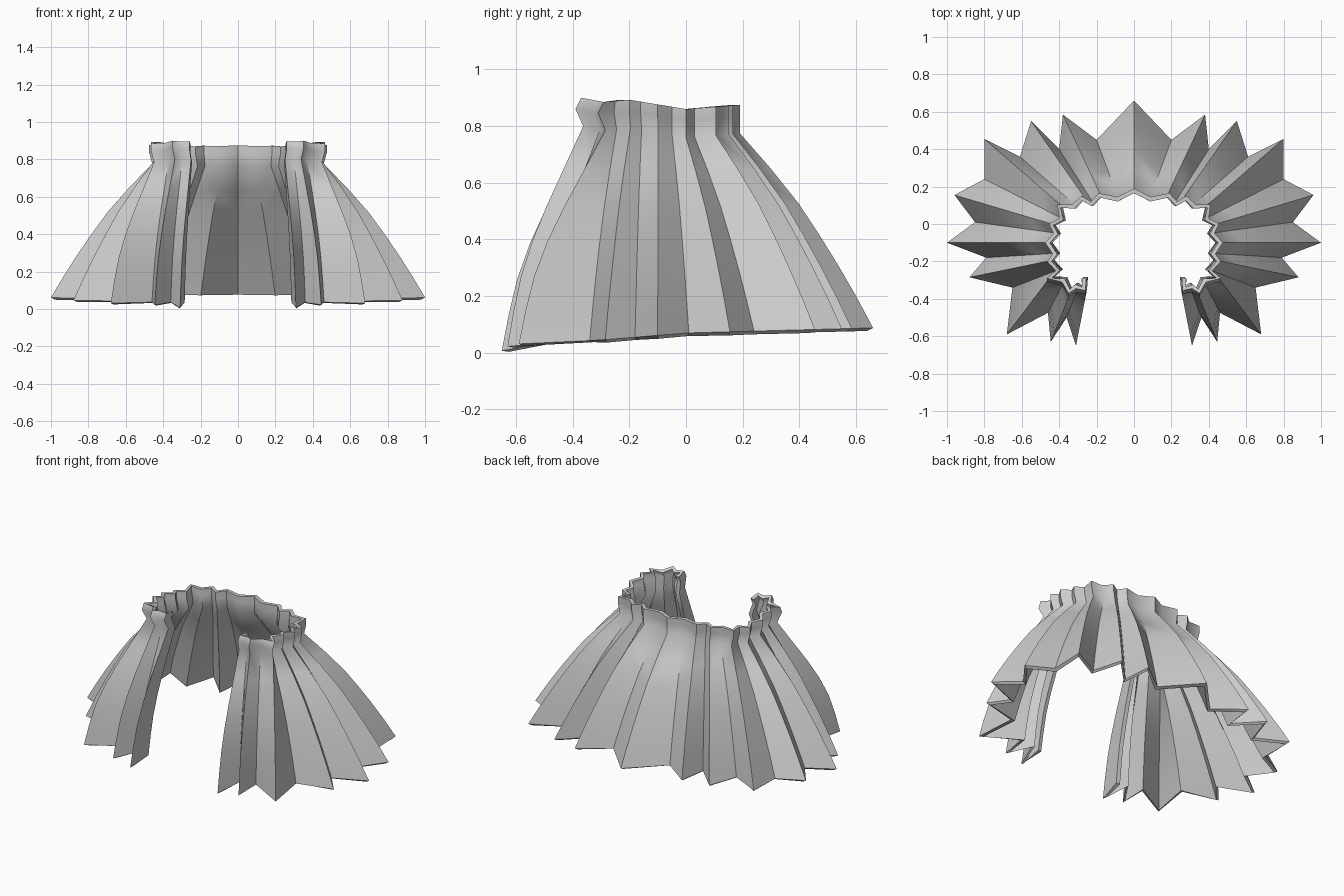
import bpy
import bmesh

if "Cube" in bpy.data.objects:
    bpy.data.objects.remove(bpy.data.objects["Cube"])

# Pleat columns of the right half, from back centre round to the front opening:
# (hem x, hem y, collar x, collar y), alternating ridge and valley
PLEATS = [
    (0.00, 0.66, 0.00, 0.19), (0.20, 0.45, 0.09, 0.145),
    (0.38, 0.585, 0.19, 0.165), (0.40, 0.40, 0.23, 0.12),
    (0.55, 0.55, 0.28, 0.15), (0.61, 0.36, 0.33, 0.105),
    (0.80, 0.455, 0.41, 0.105), (0.80, 0.24, 0.40, 0.03),
    (0.96, 0.155, 0.455, 0.00), (0.85, 0.01, 0.43, -0.05),
    (1.00, -0.10, 0.475, -0.10), (0.79, -0.18, 0.435, -0.16),
    (0.88, -0.285, 0.465, -0.20), (0.65, -0.34, 0.42, -0.25),
    (0.68, -0.59, 0.465, -0.29), (0.46, -0.475, 0.385, -0.31),
    (0.445, -0.63, 0.35, -0.37), (0.36, -0.50, 0.31, -0.345),
    (0.31, -0.65, 0.26, -0.355), (0.285, -0.50, 0.255, -0.29),
]
# Heights along the y axis: (y, hem z) and (y, collar z)
HEM = [(-0.66, 0.0), (-0.62, 0.03), (-0.3, 0.045), (0.0, 0.07), (0.66, 0.088)]
COLLAR = [(-0.37, 0.90), (-0.29, 0.885), (-0.2, 0.893), (0.0, 0.86), (0.19, 0.875)]
# Flare: (height fraction, inward fraction at back and sides, same at front)
FLARE = [(0.0, 0.0, 0.0), (0.16, 0.125, 0.08), (0.32, 0.26, 0.18),
         (0.48, 0.405, 0.33), (0.64, 0.56, 0.52), (0.82, 0.77, 0.76), (1.0, 1.0, 1.0)]


def lookup(table, v):
    if v <= table[0][0]:
        return table[0][1]
    for (a, p), (b, q) in zip(table, table[1:]):
        if v <= b:
            return p + (q - p) * (v - a) / (b - a)
    return table[-1][1]


# Pleated cape: hem to neck, then upright collar
bm = bmesh.new()
columns = []
for bx, by, tx, ty in PLEATS:
    z0 = lookup(HEM, by)
    z1 = lookup(COLLAR, ty)
    neck_z = z1 - 0.10
    nx, ny = tx * 0.965, ty * (0.98 if ty < 0 else 1.0)
    front = min(1.0, max(0.0, (-by - 0.3) / 0.2))
    col = []
    for h, back_f, front_f in FLARE:
        f = back_f + (front_f - back_f) * front
        col.append(bm.verts.new((bx + (nx - bx) * f, by + (ny - by) * f,
                                 z0 + (neck_z - z0) * h)))
    col.append(bm.verts.new((tx, ty - 0.02 * front, z1 - 0.04)))
    col.append(bm.verts.new((tx, ty, z1)))
    columns.append(col)
for a, b in zip(columns, columns[1:]):
    for k in range(len(a) - 1):
        bm.faces.new((a[k], a[k + 1], b[k + 1], b[k]))

mesh = bpy.data.meshes.new("pleated_cape")
bm.to_mesh(mesh)
bm.free()
cape = bpy.data.objects.new("pleated_cape", mesh)
bpy.context.collection.objects.link(cape)

# Left half and cloth thickness
mirror = cape.modifiers.new("mirror", 'MIRROR')
mirror.merge_threshold = 0.001
thick = cape.modifiers.new("cloth", 'SOLIDIFY')
thick.thickness = 0.025
thick.offset = -1

bpy.context.view_layer.objects.active = cape
cape.select_set(True)
for name in ("mirror", "cloth"):
    bpy.ops.object.modifier_apply(modifier=name)
bpy.ops.object.shade_smooth_by_angle(angle=0.9)
